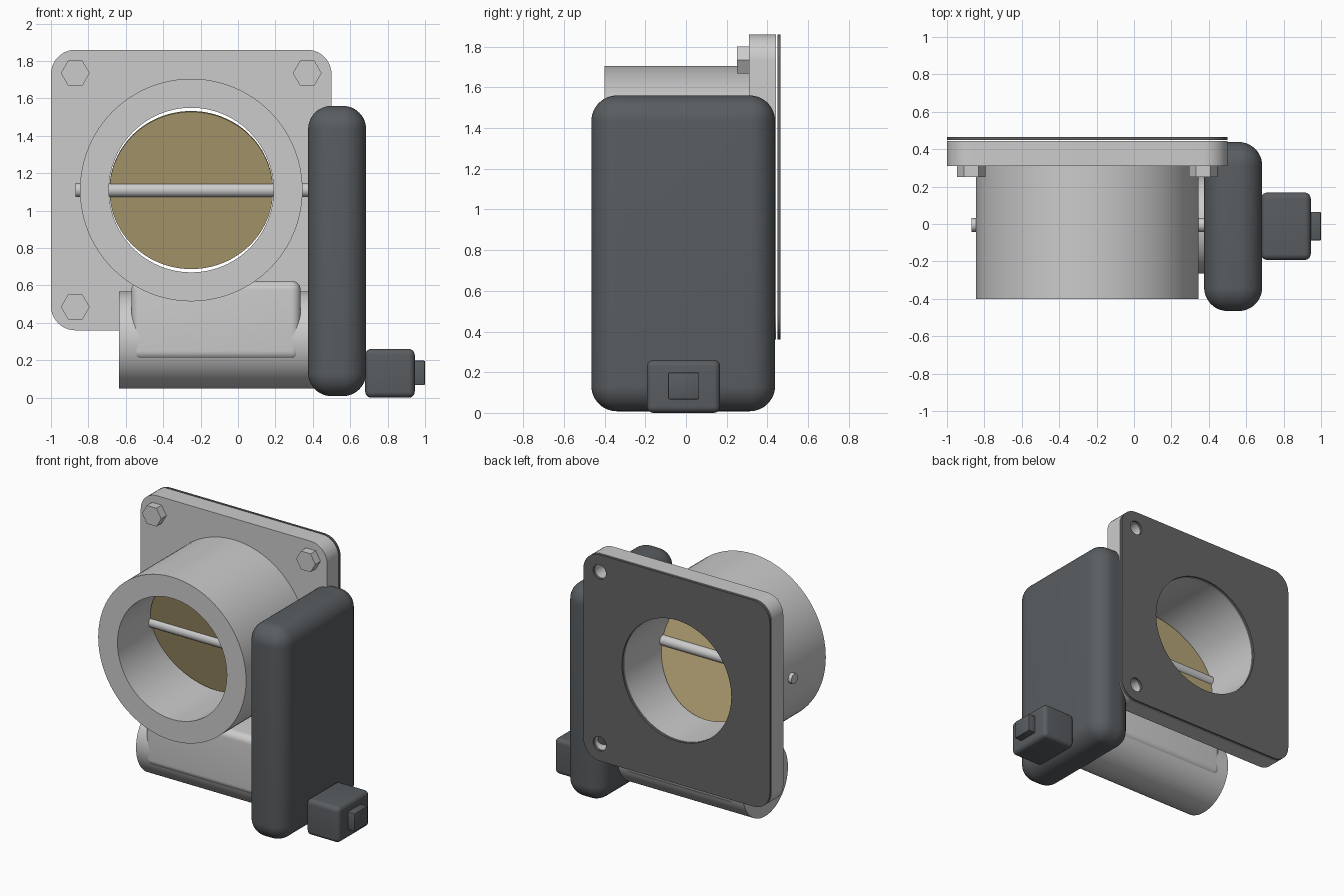
import bpy, bmesh, math
from mathutils import Matrix

if "Cube" in bpy.data.objects:
    bpy.data.objects.remove(bpy.data.objects["Cube"])

CX, CZ = -0.25, 1.11          # bore axis
BORE = 0.44


def material(name, rgb):
    m = bpy.data.materials.new(name)
    m.diffuse_color = (*rgb, 1)
    m.use_nodes = True
    m.node_tree.nodes["Principled BSDF"].inputs["Base Color"].default_value = m.diffuse_color
    return m


dark = material("dark_plastic", (0.10, 0.11, 0.118))
gasket_grey = material("gasket_grey", (0.13, 0.13, 0.13))
brass = material("brass", (0.49, 0.39, 0.195))


def finish(ob, mat=None, angle=35):
    if mat:
        ob.data.materials.append(mat)
    bpy.ops.object.select_all(action='DESELECT')
    ob.select_set(True)
    bpy.context.view_layer.objects.active = ob
    bpy.ops.object.shade_smooth_by_angle(angle=math.radians(angle))
    return ob


def circle(x, z, r, n=96):
    return [(x + r * math.cos(2 * math.pi * i / n), z + r * math.sin(2 * math.pi * i / n))
            for i in range(n)]


def rounded_square(x, z, half, r, n=10):
    pts = []
    for q, (sx, sz) in enumerate([(1, 1), (-1, 1), (-1, -1), (1, -1)]):
        for i in range(n + 1):
            a = math.pi / 2 * (q + i / n)
            pts.append((x + sx * (half - r) + r * math.cos(a), z + sz * (half - r) + r * math.sin(a)))
    return pts


def slab(name, loops, y0, y1, mat=None):
    """Extrude xz outlines (first outer, rest holes) from y0 to y1."""
    cu = bpy.data.curves.new(name, 'CURVE')
    cu.dimensions, cu.fill_mode = '2D', 'BOTH'
    cu.extrude = (y1 - y0) / 2
    for pts in loops:
        s = cu.splines.new('POLY')
        s.points.add(len(pts) - 1)
        for p, (x, z) in zip(s.points, pts):
            p.co = (x, z, 0, 1)
        s.use_cyclic_u = True
    ob = bpy.data.objects.new(name, cu)
    bpy.context.collection.objects.link(ob)
    bpy.ops.object.select_all(action='DESELECT')
    ob.select_set(True)
    bpy.context.view_layer.objects.active = ob
    bpy.ops.object.convert(target='MESH')
    ob = bpy.context.object
    bm = bmesh.new()
    bm.from_mesh(ob.data)
    bmesh.ops.remove_doubles(bm, verts=bm.verts, dist=1e-5)
    bm.transform(Matrix.Translation((0, (y0 + y1) / 2, 0)) @ Matrix.Rotation(math.pi / 2, 4, 'X'))
    bmesh.ops.recalc_face_normals(bm, faces=bm.faces)
    bm.to_mesh(ob.data)
    bm.free()
    return finish(ob, mat)


def rod(name, x0, x1, y, z, r, n=48, mat=None):
    bpy.ops.mesh.primitive_cylinder_add(vertices=n, radius=r, depth=x1 - x0,
                                        location=((x0 + x1) / 2, y, z), rotation=(0, math.pi / 2, 0))
    ob = bpy.context.object
    ob.name = name
    return finish(ob, mat)


def block(name, lo, hi, bevel, seg=8, mat=None):
    bm = bmesh.new()
    bmesh.ops.create_cube(bm, size=1)
    for v in bm.verts:
        v.co = [a + (c + 0.5) * (b - a) for a, b, c in zip(lo, hi, v.co)]
    bmesh.ops.bevel(bm, geom=bm.edges[:], offset=bevel, segments=seg, profile=0.5, affect='EDGES')
    me = bpy.data.meshes.new(name)
    bm.to_mesh(me)
    bm.free()
    ob = bpy.data.objects.new(name, me)
    bpy.context.collection.objects.link(ob)
    return finish(ob, mat)


# Throttle tube, mounting flange and rear gasket
bore = circle(CX, CZ, BORE)
plate = rounded_square(CX, CZ, 0.75, 0.13)
holes = [circle(CX + 0.62, CZ + s * 0.625, 0.052, 32) for s in (1, -1)]
slab("throttle_tube", [circle(CX, CZ, 0.595), bore], -0.40, 0.312)
slab("mounting_flange", [plate, bore] + holes, 0.31, 0.443)
slab("rear_gasket", [plate, bore] + holes, 0.449, 0.465, gasket_grey)

# Hex bolt heads
for sx in (-1, 1):
    for sz in (-1, 1):
        slab("bolt_head", [circle(CX + sx * 0.62, CZ + sz * 0.625, 0.077, 6)], 0.25, 0.311)

# Butterfly disc and its shaft
rod("butterfly_shaft", -0.87, 0.42, -0.005, CZ, 0.037)
bpy.ops.mesh.primitive_cylinder_add(vertices=96, radius=0.437, depth=0.018, location=(CX, -0.005, CZ),
                                    rotation=(math.radians(90 + 16), 0, 0))
disc = bpy.context.object
disc.name = "butterfly_disc"
finish(disc, brass)

# Motor barrel below with the bridge joining it to the tube
rod("motor_barrel", -0.635, 0.42, -0.005, 0.308, 0.26, 80)
block("motor_bridge", (-0.57, -0.265, 0.2), (0.335, 0.255, 0.625), 0.05)

# Gear cover and plug connector
block("gear_cover", (0.375, -0.465, 0.008), (0.685, 0.438, 1.56), 0.125, 12, dark)
block("plug_connector", (0.68, -0.192, 0), (0.945, 0.168, 0.26), 0.032, 6, dark)
block("plug_tip", (0.93, -0.088, 0.067), (1.0, 0.065, 0.198), 0.006, 2, dark)
